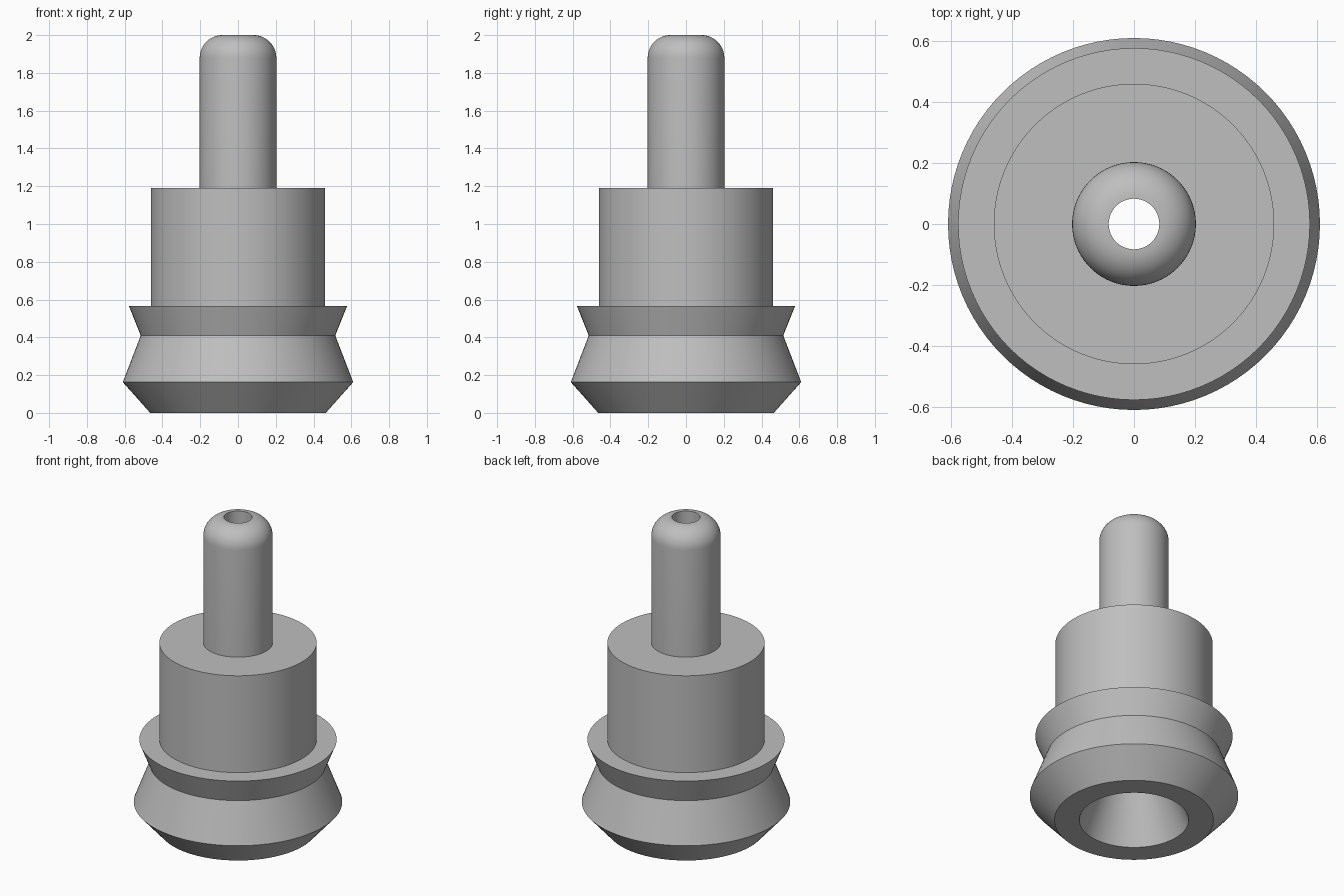
import bpy
import bmesh
from math import sin, cos, pi, radians

SEGMENTS = 96

cube = bpy.data.objects.get("Cube")
if cube:
    bpy.data.objects.remove(cube, do_unlink=True)

grey = bpy.data.materials.new("grey_rubber")
grey.use_nodes = True
colour = (0.52, 0.52, 0.52, 1)
grey.diffuse_color = colour
grey.node_tree.nodes["Principled BSDF"].inputs["Base Color"].default_value = colour


def lathe(name, profile):
    """Turn a (radius, height) profile, listed upward on the outside, around z."""
    bm = bmesh.new()
    rings = []
    for r, z in profile:
        rings.append([bm.verts.new((r * cos(2 * pi * i / SEGMENTS),
                                    r * sin(2 * pi * i / SEGMENTS), z))
                      for i in range(SEGMENTS)])
    for low, high in zip(rings, rings[1:]):
        for i in range(SEGMENTS):
            j = (i + 1) % SEGMENTS
            bm.faces.new((low[i], low[j], high[j], high[i]))
    mesh = bpy.data.meshes.new(name)
    bm.to_mesh(mesh)
    bm.free()
    mesh.materials.append(grey)
    obj = bpy.data.objects.new(name, mesh)
    bpy.context.collection.objects.link(obj)
    bpy.ops.object.select_all(action='DESELECT')
    obj.select_set(True)
    bpy.context.view_layer.objects.active = obj
    bpy.ops.object.shade_smooth_by_angle(angle=radians(20))
    return obj


BODY, STEM, BORE, MOUTH = 0.46, 0.203, 0.083, 0.32
LEDGE, SHOULDER, TOP = 0.565, 1.19, 2.0

# Bellows cup: bottom rim, flared lip, waist and upper ledge
lathe("bellows_cup", [(MOUTH, 0), (0.465, 0), (0.61, 0.163), (0.515, 0.41),
                      (0.577, LEDGE), (BODY, LEDGE)])

# Cylindrical body with its flat shoulder
lathe("body", [(BODY, LEDGE), (BODY, SHOULDER), (STEM, SHOULDER)])

# Stem whose top rounds over into the bore
fillet = STEM - BORE
arc = [(BORE + fillet * cos(a), TOP - fillet + fillet * sin(a))
       for a in (pi / 2 * k / 12 for k in range(13))]
lathe("stem", [(STEM, SHOULDER)] + arc)

# Inner passage: narrow bore opening into a tapered mouth
lathe("inner_passage", [(BORE, TOP), (BORE, LEDGE), (MOUTH, 0)])
